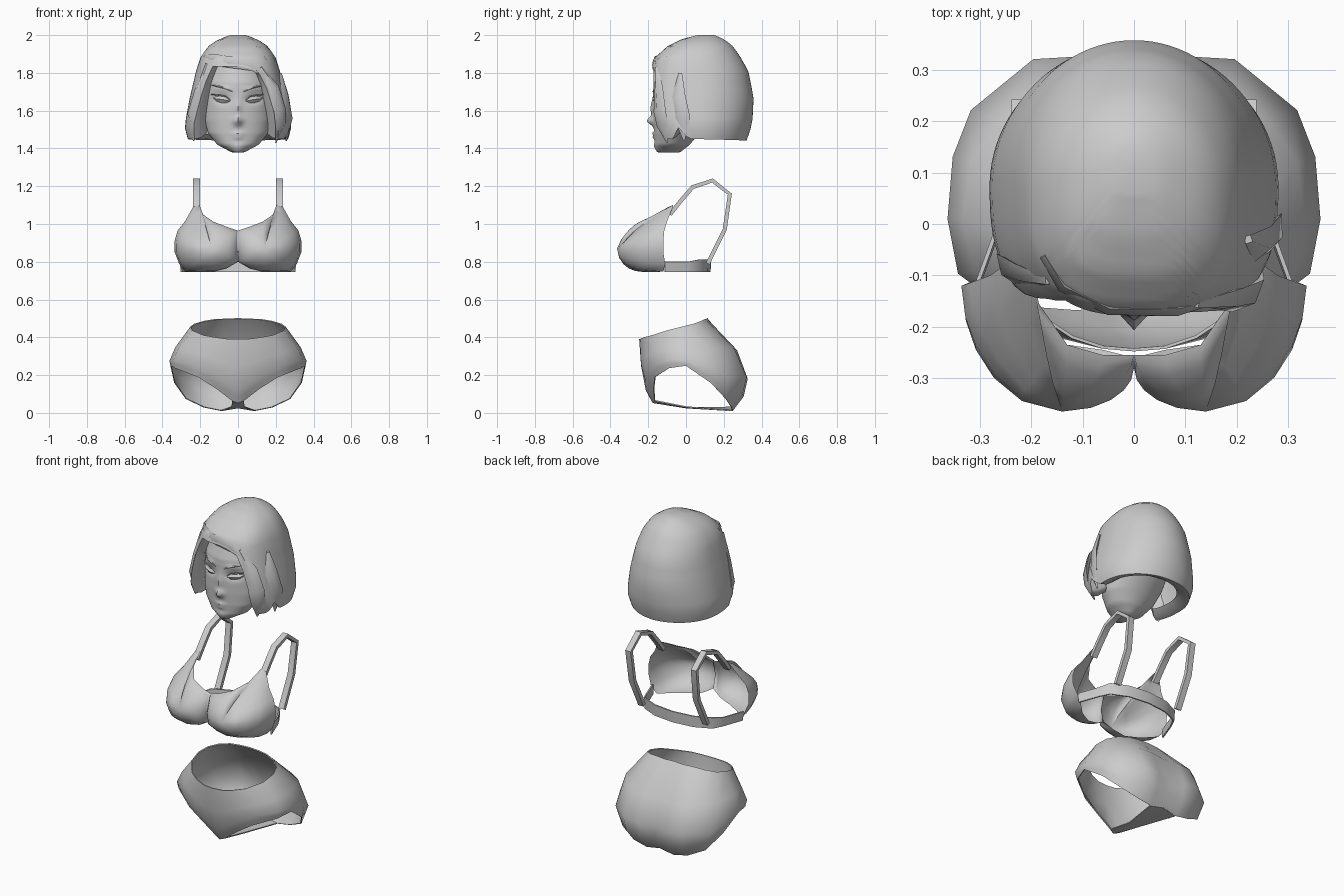
import bpy, bmesh, math
from mathutils import Vector

if "Cube" in bpy.data.objects:
    bpy.data.objects.remove(bpy.data.objects["Cube"])

clay = bpy.data.materials.new("clay_grey")
clay.diffuse_color = (0.6, 0.6, 0.6, 1)
clay.use_nodes = True
clay.node_tree.nodes["Principled BSDF"].inputs["Base Color"].default_value = clay.diffuse_color


def surface(name, rows, closed=False, tip=None, end=None, mirror=False, thick=0, angle=60):
    """Skin a grid of points; tip / end close the first / last row with a fan."""
    bm = bmesh.new()
    grid = [[bm.verts.new(p) for p in r] for r in rows]
    n = len(rows[0])
    cols = range(n if closed else n - 1)
    for a, b in zip(grid, grid[1:]):
        for i in cols:
            j = (i + 1) % n
            bm.faces.new((a[i], a[j], b[j], b[i]))
    for point, row in ((tip, grid[0]), (end, grid[-1])):
        if point:
            v = bm.verts.new(point)
            for i in cols:
                bm.faces.new((v, row[i], row[(i + 1) % n]))
    bmesh.ops.remove_doubles(bm, verts=bm.verts, dist=1e-4)
    bmesh.ops.recalc_face_normals(bm, faces=bm.faces)
    me = bpy.data.meshes.new(name)
    bm.to_mesh(me)
    bm.free()
    me.materials.append(clay)
    ob = bpy.data.objects.new(name, me)
    bpy.context.collection.objects.link(ob)
    bpy.ops.object.select_all(action='DESELECT')
    ob.select_set(True)
    bpy.context.view_layer.objects.active = ob
    bpy.ops.object.shade_smooth_by_angle(angle=math.radians(angle))
    if mirror:
        ob.modifiers.new("mirror", 'MIRROR').use_clip = True
    if thick:
        m = ob.modifiers.new("thickness", 'SOLIDIFY')
        m.thickness, m.offset = thick, 0
        ob.modifiers.new("crisp_edges", 'EDGE_SPLIT').split_angle = math.radians(60)
    return ob


def lerp_table(table, k):
    """Interpolate rows of a table by their first value (ascending)."""
    k = min(max(k, table[0][0]), table[-1][0])
    for a, b in zip(table, table[1:]):
        if k <= b[0]:
            t = (k - a[0]) / (b[0] - a[0])
            return [p + (q - p) * t for p, q in zip(a[1:], b[1:])]


def ring_point(table, z, a, power=1.0):
    """Point on an oval section; a = 0 faces front, positive towards +x.
    A power below 1 squares off the front corners."""
    w, front, back = lerp_table(table, z)
    s, c = math.sin(a), math.cos(a)
    if c < 0:
        power = 1.0
    x = w * math.copysign(abs(s) ** power, s)
    y = (front + back) / 2 - (back - front) / 2 * math.copysign(abs(c) ** power, c)
    return Vector((x, y, z))


# ---- head: oval sections (z, half width, front y, back y) with sculpted features
HEAD = [(1.38, .035, -.15, -.03), (1.42, .11, -.165, .02), (1.48, .158, -.168, .07),
        (1.55, .18, -.172, .13), (1.65, .19, -.175, .2), (1.75, .188, -.172, .24),
        (1.85, .15, -.14, .22), (1.93, .07, -.04, .15)]
# feature bumps: x, z, spread x, spread z, depth
BUMPS = [(0, 1.545, .02, .022, -.034), (0, 1.61, .014, .045, -.014),
         (.08, 1.66, .04, .022, .018), (.085, 1.715, .045, .012, -.008),
         (0, 1.478, .03, .009, -.012), (0, 1.458, .024, .008, -.010),
         (0, 1.405, .035, .02, -.008)]


def face_point(z, a):
    p = ring_point(HEAD, z, a)
    if math.cos(a) > 0:
        for x, bz, sx, sz, d in BUMPS:
            p.y += d * math.exp(-((abs(p.x) - x) / sx) ** 2 - ((z - bz) / sz) ** 2)
    return p


turn = [2 * math.pi * i / 72 for i in range(72)]
surface("head", [[face_point(1.38 + .55 * k / 55, a) for a in turn] for k in range(56)],
        True, tip=(0, -.09, 1.378), end=(0, .05, 1.95))


# ---- eyes and brows: small tapered shapes on the face
def strand(name, path, depth, mirror=False, centre=(0, .08)):
    """Tapered lock with diamond section; path points are x, y, z, half width."""
    pts = [Vector(p[:3]) for p in path]
    rows = []
    for i, p in enumerate(pts):
        tangent = (pts[min(i + 1, len(pts) - 1)] - pts[max(i - 1, 0)]).normalized()
        out = Vector((p.x - centre[0], p.y - centre[1], 0)).normalized()
        side = tangent.cross(out).normalized() * path[i][3]
        out *= min(depth, path[i][3])
        rows.append([p + side, p + out, p - side, p - out])
    surface(name, rows, True, tip=pts[0], end=pts[-1], mirror=mirror)


strand("eye", [(.042, -.161, 1.65, .003), (.06, -.163, 1.656, .015), (.085, -.155, 1.66, .019),
               (.11, -.14, 1.662, .014), (.13, -.126, 1.668, .002)], .012, True)
strand("upper_lash", [(.04, -.165, 1.656, .002), (.065, -.17, 1.675, .003),
                      (.1, -.154, 1.682, .004), (.142, -.124, 1.686, .002)], .004, True)
strand("brow", [(.03, -.174, 1.7, .003), (.085, -.165, 1.725, .006),
                (.14, -.122, 1.735, .002)], .004, True)

# ---- bob hair: oval sections, each column ending at its own hemline
HAIR = [(1.44, .26, -.17, .32), (1.48, .283, -.19, .337), (1.55, .278, -.21, .352),
        (1.67, .255, -.21, .358), (1.81, .222, -.185, .33), (1.88, .2, -.165, .29),
        (1.94, .16, -.1, .25), (1.98, .1, -.02, .2), (2.0, .04, .06, .15)]
# hemline height by angle from the front, negative on the parted side
HEM = [(-180, 1.44), (-84, 1.45), (-56, 1.45), (-50, 1.57), (-42, 1.74), (-32, 1.835),
       (0, 1.835), (22, 1.81), (32, 1.72), (40, 1.57), (46, 1.45), (62, 1.45),
       (72, 1.51), (82, 1.45), (180, 1.44)]
hair_rows = []
angles = [-180 + 360 * i / 90 for i in range(90)]
for k in range(15):
    t = (k / 14) ** 1.5
    hair_rows.append([ring_point(HAIR, 2.0 - (2.0 - lerp_table(HEM, d)[0]) * t,
                                 math.radians(d), .75) for d in angles])
# hem tucked under
for sx, sy, dz in ((.86, .9, .006), (.72, .72, .03)):
    hair_rows.append([Vector((p.x * sx, .08 + (p.y - .08) * sy, p.z + dz))
                      for p in hair_rows[14]])
surface("hair_cap", hair_rows, True, tip=(0, .11, 2.0))

# ---- loose locks lying on the cap, and a ridge swept from the parting
strand("swept_ridge", [(-.175, -.06, 1.885, .01), (-.14, -.12, 1.872, .03), (-.05, -.165, 1.858, .03),
                       (.08, -.168, 1.84, .03), (.15, -.15, 1.78, .008)], .012)
strand("swept_lock", [(.12, -.155, 1.83, .01), (.19, -.145, 1.72, .035), (.222, -.14, 1.6, .045),
                      (.225, -.125, 1.52, .04), (.2, -.1, 1.43, .004)], .02)
strand("side_lock", [(.222, -.03, 1.8, .01), (.25, -.04, 1.68, .04), (.272, -.02, 1.56, .045),
                     (.255, -.01, 1.44, .004)], .018)
strand("parted_lock", [(-.165, -.11, 1.85, .01), (-.212, -.1, 1.7, .03), (-.245, -.09, 1.58, .04),
                       (-.235, -.07, 1.44, .004)], .016)

# ---- top: cups domed from the rim loop to an apex
RIM = [(0, -.255, .965), (.06, -.255, .985), (.13, -.235, 1.012), (.185, -.155, 1.05),
       (.203, -.07, 1.1), (.238, -.07, 1.09), (.28, -.1, 1.015), (.32, -.115, .965),
       (.336, -.12, .91), (.335, -.12, .85), (.312, -.11, .79), (.28, -.12, .748),
       (.21, -.19, .745), (.13, -.235, .747), (.06, -.245, .765), (0, -.26, .8), (0, -.28, .88)]
apex = Vector((.14, -.365, .87))


def dome(p, r):
    bulge = min(max((1.12 - p[2]) / .24, .1), 1)
    f = (1 - bulge) * r ** 1.2 + bulge * (1 - math.sqrt(max(0, 1 - r * r)))
    return (apex.x + (p[0] - apex.x) * r, apex.y + (p[1] - apex.y) * f,
            apex.z + (p[2] - apex.z) * r)


surface("cup", [[dome(p, r) for p in RIM] for r in (1, .96, .86, .68, .4)],
        True, end=apex, mirror=True, angle=80)

# ---- chest band, running round the back from cup to cup
BAND = [(.305, -.115), (.285, -.06), (.26, .01), (.23, .07), (.13, .115), (0, .13)]
surface("chest_band", [[(x * .985, y * .97, .745) for x, y in BAND],
                       [(x, y, .8 if y < .05 else .812) for x, y in BAND]],
        mirror=True, thick=.008)

# ---- shoulder straps: flat ribbons looping over the shoulder (y, z)
STRAP = [(-.085, 1.05), (-.03, 1.12), (.035, 1.195), (.14, 1.23), (.232, 1.158),
         (.205, .97), (.115, .79)]
rows = []
for i, (y, z) in enumerate(STRAP):
    a, b = STRAP[max(i - 1, 0)], STRAP[min(i + 1, len(STRAP) - 1)]
    n = Vector((0, a[1] - b[1], b[0] - a[0])).normalized() * .011
    c = Vector((.22 if i < 5 else .215, y, z))
    h = Vector((.018, 0, 0))
    rows.append([c - h - n, c + h - n, c + h + n, c - h + n])
surface("shoulder_strap", rows, True, mirror=True, angle=40)

# ---- briefs: half shell from waist to leg opening, front centre to back centre
WAIST = [(0, -.245, .39), (.06, -.24, .392), (.12, -.22, .4), (.18, -.18, .41),
         (.24, -.1, .435), (.25, -.02, .455), (.23, .04, .47), (.18, .08, .485),
         (.12, .1, .495), (.06, .11, .497), (0, .11, .5)]
HIP = [(0, -.235, .25), (.06, -.235, .26), (.14, -.22, .29), (.24, -.17, .32),
       (.31, -.09, .345), (.33, .01, .345), (.315, .12, .345), (.26, .2, .34),
       (.18, .255, .335), (.09, .268, .33), (0, .255, .33)]
SEAT = [(0, -.21, .12), (.05, -.207, .15), (.13, -.207, .2), (.23, -.17, .25),
        (.34, -.095, .28), (.36, .01, .275), (.35, .13, .23), (.315, .22, .19),
        (.195, .318, .19), (.09, .324, .18), (0, .29, .18)]
LEG = [(0, -.175, .055), (.03, -.165, .065), (.115, -.17, .13), (.21, -.163, .19),
       (.33, -.09, .237), (.355, 0, .25), (.335, .13, .16), (.275, .21, .075),
       (.18, .24, .03), (.09, .245, .012), (0, .25, .03)]
FOLD = [Vector(s).lerp(Vector(e), .55) + Vector((0, .022 if s[1] > .25 else 0, 0))
        for s, e in zip(SEAT, LEG)]
surface("briefs", [WAIST, HIP, SEAT, FOLD, LEG], mirror=True, thick=.006)
surface("gusset", [[LEG[0], LEG[1]], [(0, 0, .027), (.035, 0, .032)], [LEG[10], LEG[9]]],
        mirror=True, thick=.006)
